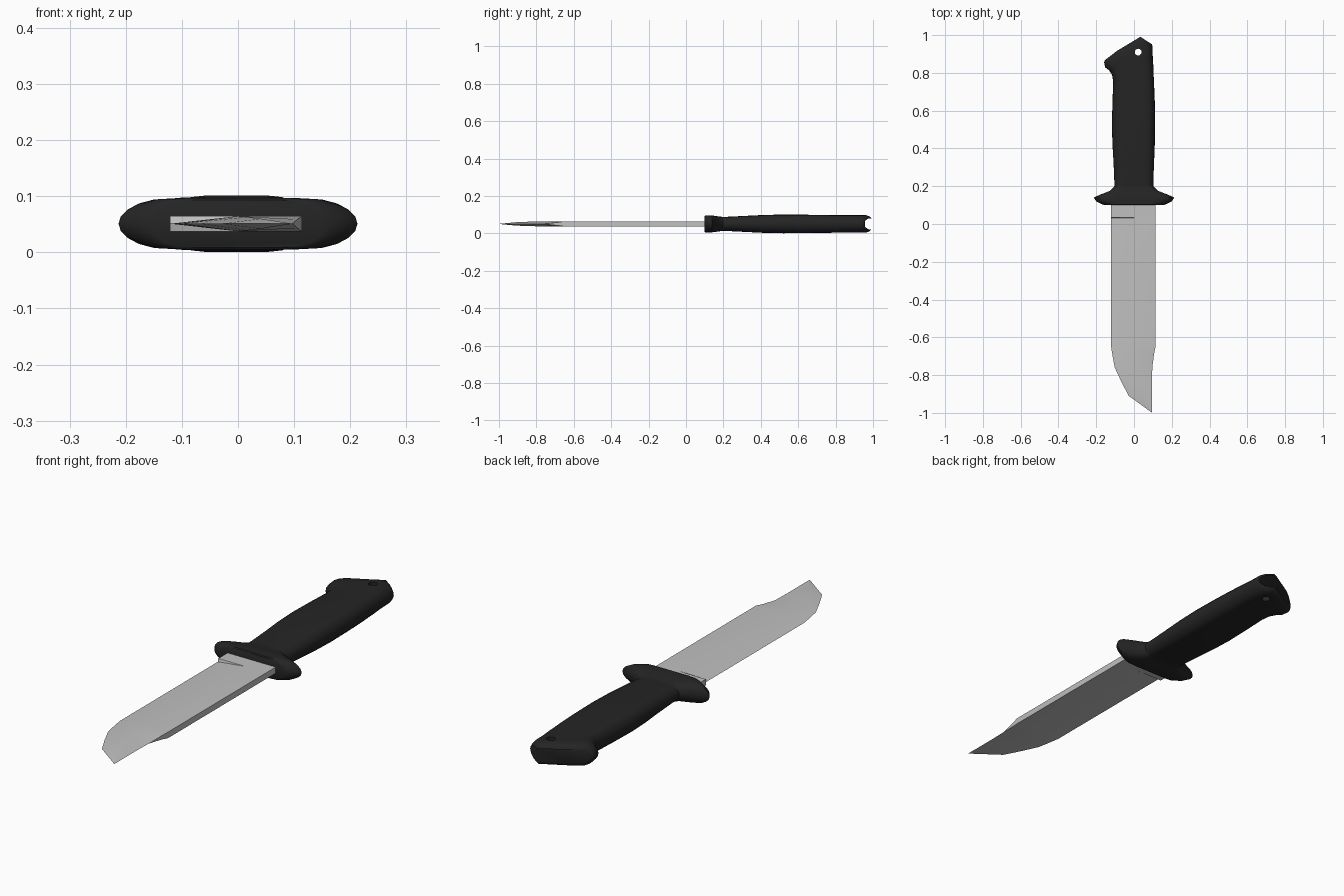
import bpy, bmesh, math

if "Cube" in bpy.data.objects:
    bpy.data.objects.remove(bpy.data.objects["Cube"])

ZC = 0.051  # mid-plane height of the knife


def material(name, c):
    m = bpy.data.materials.new(name)
    m.diffuse_color = (c, c, c, 1)
    m.use_nodes = True
    m.node_tree.nodes["Principled BSDF"].inputs["Base Color"].default_value = m.diffuse_color
    return m


def loft(name, rings, mat):
    """Skin a list of equal-length point rings and cap both ends."""
    bm = bmesh.new()
    vs = [[bm.verts.new(p) for p in ring] for ring in rings]
    n = len(rings[0])
    for a, b in zip(vs, vs[1:]):
        for i in range(n):
            j = (i + 1) % n
            bm.faces.new((a[i], a[j], b[j], b[i]))
    bm.faces.new(vs[0])
    bm.faces.new(vs[-1])
    bmesh.ops.remove_doubles(bm, verts=bm.verts, dist=1e-4)
    bmesh.ops.recalc_face_normals(bm, faces=bm.faces)
    me = bpy.data.meshes.new(name)
    bm.to_mesh(me)
    bm.free()
    ob = bpy.data.objects.new(name, me)
    bpy.context.collection.objects.link(ob)
    me.materials.append(mat)
    return ob


def smooth(ob, deg):
    bpy.ops.object.select_all(action='DESELECT')
    ob.select_set(True)
    bpy.context.view_layer.objects.active = ob
    bpy.ops.object.shade_smooth_by_angle(angle=math.radians(deg))


black = material("black_rubber", 0.018)
steel = material("steel_grey", 0.53)

# Rounded cross-section shared by guard and grip (unit half sizes)
QUARTER = [(1, 0), (0.98, 0.3), (0.92, 0.57), (0.83, 0.8), (0.71, 0.95), (0.5, 1)]
HALF = QUARTER + [(-u, v) for u, v in reversed(QUARTER)]
SECTION = HALF + [(u, -v) for u, v in reversed(HALF[1:-1])]


def section(left, right, h, y):
    """Cross-section ring; y is a number or a function of x."""
    c, w = (left + right) / 2, (right - left) / 2
    ring = []
    for u, v in SECTION:
        x = c + w * u
        ring.append((x, y(x) if callable(y) else y, ZC + h * v))
    return ring


# Guard
guard = loft("guard", [section(-w, w, h, y) for y, w, h in [
    (0.10, 0.155, 0.042), (0.104, 0.168, 0.046), (0.12, 0.2, 0.046),
    (0.14, 0.213, 0.045), (0.155, 0.18, 0.043), (0.175, 0.128, 0.040),
    (0.20, 0.102, 0.037)]], black)
smooth(guard, 40)


# Grip with slanted, hooked pommel
def pommel_end(x):
    return 1 - (0.02 - x) * 0.76 if x < 0.02 else 1 - (x - 0.02) * 0.65


def pommel_y(t):
    return lambda x: 0.79 + (pommel_end(x) - 0.79) * t


rings = [section(l, r, h, y) for y, l, r, h in [
    (0.185, -0.105, 0.105, 0.037), (0.22, -0.104, 0.102, 0.038),
    (0.32, -0.108, 0.106, 0.043), (0.42, -0.114, 0.110, 0.048),
    (0.52, -0.117, 0.112, 0.050), (0.65, -0.114, 0.110, 0.049),
    (0.75, -0.110, 0.106, 0.048)]]
rings += [section(l, r, h, pommel_y(t)) for t, l, r, h in [
    (0.0, -0.116, 0.104, 0.047), (0.25, -0.132, 0.103, 0.047),
    (0.5, -0.153, 0.100, 0.047), (0.86, -0.158, 0.098, 0.047),
    (0.95, -0.157, 0.097, 0.040), (1.0, -0.150, 0.095, 0.030)]]
grip = loft("grip", rings, black)

# Lanyard hole
bpy.ops.mesh.primitive_cylinder_add(vertices=16, radius=0.018, depth=0.3,
                                    location=(0.022, 0.91, ZC))
cutter = bpy.context.object
cutter.data.materials.append(black)
bpy.ops.object.select_all(action='DESELECT')
bpy.context.view_layer.objects.active = grip
grip.select_set(True)
mod = grip.modifiers.new("hole", 'BOOLEAN')
mod.operation = 'DIFFERENCE'
mod.solver = 'EXACT'
mod.object = cutter
bpy.ops.object.modifier_apply(modifier=mod.name)
bpy.data.objects.remove(cutter)
smooth(grip, 40)

# Blade: square heel, sharp left edge, flat spine, clipped point
T = 0.0135
stations = [  # y, left x, ridge x, right x, half thickness at each
    (0.12, -0.121, 0.0, 0.114, T, T, T),
    (0.035, -0.121, 0.0, 0.114, T, T, T),
    (0.033, -0.121, 0.0, 0.114, 0, T, T),
    (-0.65, -0.121, 0.0, 0.114, 0, T, T),
    (-0.69, -0.115, 0.0, 0.106, 0, T, 0.008),
    (-0.76, -0.102, 0.0, 0.097, 0, T, 0),
    (-0.835, -0.067, 0.015, 0.095, 0, 0.012, 0),
    (-0.91, -0.028, 0.04, 0.095, 0, 0.009, 0),
    (-0.998, 0.094, 0.0945, 0.095, 0, 0.0005, 0)]
blade = loft("blade", [
    [(l, y, ZC - a), (l, y, ZC + a), (m, y, ZC + b),
     (r, y, ZC + c), (r, y, ZC - c), (m, y, ZC - b)]
    for y, l, m, r, a, b, c in stations], steel)
smooth(blade, 20)
